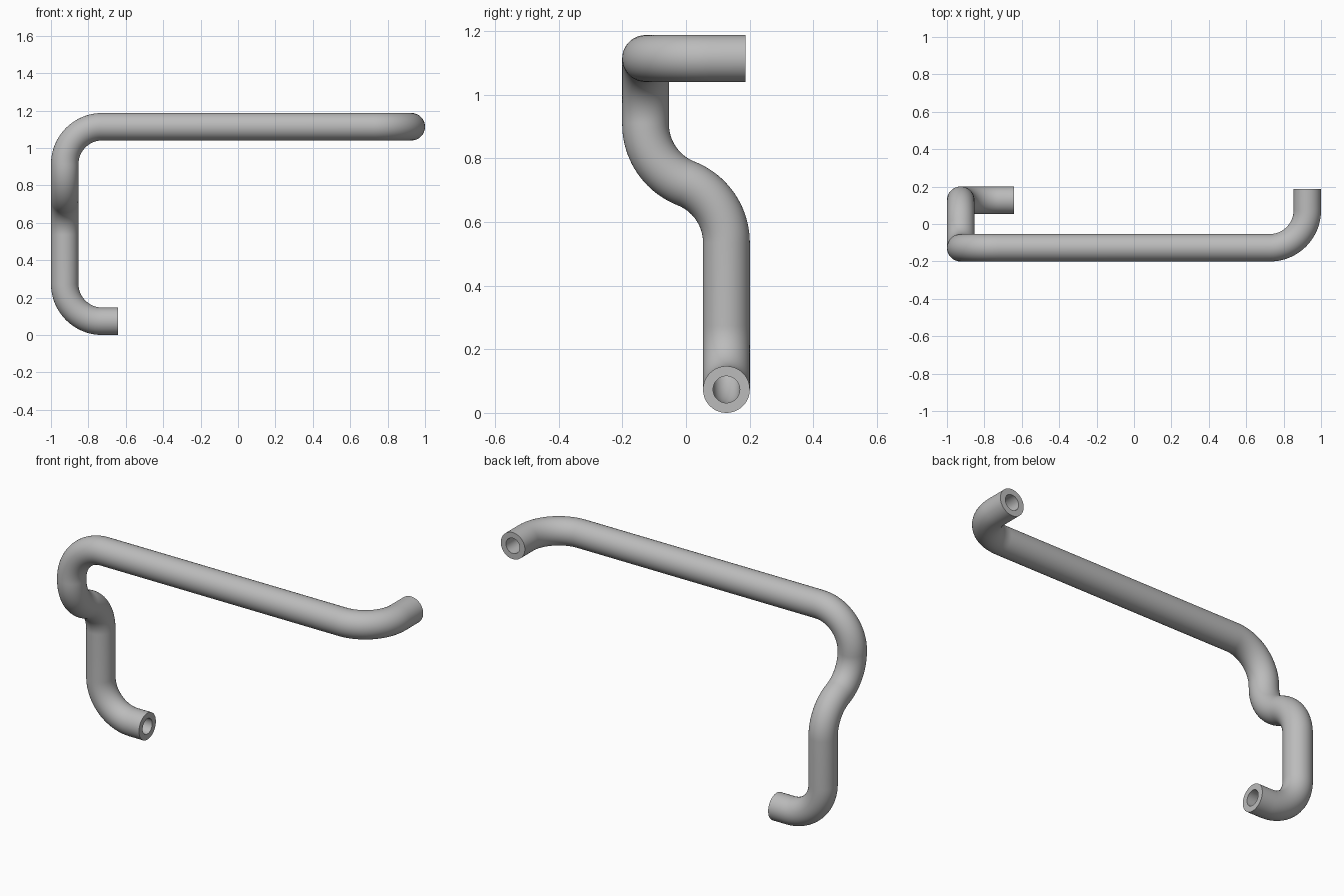
import bpy, bmesh, math
from mathutils import Vector

cube = bpy.data.objects.get("Cube")
if cube:
    bpy.data.objects.remove(cube)

OUTER, BORE, BEND = 0.0735, 0.042, 0.2
SIDES, ARC_STEPS = 48, 20
SIDE, BACK, LOW, HIGH = 0.9265, 0.127, 0.0735, 1.1135

# Centre line of the tube as sharp corners
corners = [Vector(p) for p in (
    (-0.642, BACK, LOW),
    (-SIDE, BACK, LOW),
    (-SIDE, BACK, 0.671),
    (-SIDE, -BACK, 0.771),
    (-SIDE, -BACK, HIGH),
    (SIDE, -BACK, HIGH),
    (SIDE, 0.187, HIGH),
)]


def rounded_path(points, radius):
    """Return (position, tangent) pairs with every corner bent to radius."""
    path = [(points[0], (points[1] - points[0]).normalized())]
    for a, b, c in zip(points, points[1:], points[2:]):
        d0, d1 = (b - a).normalized(), (c - b).normalized()
        angle = d0.angle(d1)
        start = b - d0 * radius * math.tan(angle / 2)
        inward = (d1 - d0 * d0.dot(d1)).normalized()
        for i in range(ARC_STEPS + 1):
            t = angle * i / ARC_STEPS
            pos = start + radius * (d0 * math.sin(t) + inward * (1 - math.cos(t)))
            path.append((pos, d0 * math.cos(t) + inward * math.sin(t)))
    path.append((points[-1], (points[-1] - points[-2]).normalized()))
    return path


def bridge(bm, ring_a, ring_b):
    for i in range(SIDES):
        j = (i + 1) % SIDES
        bm.faces.new((ring_a[i], ring_a[j], ring_b[j], ring_b[i]))


# Sweep the outer wall and the bore along the centre line
bm = bmesh.new()
normal = Vector((0, 0, 1))
walls = {OUTER: [], BORE: []}
for pos, tangent in rounded_path(corners, BEND):
    normal = (normal - tangent * normal.dot(tangent)).normalized()
    side = tangent.cross(normal)
    for radius, rings in walls.items():
        rings.append([bm.verts.new(pos + radius * (
            normal * math.cos(math.tau * k / SIDES) + side * math.sin(math.tau * k / SIDES)))
            for k in range(SIDES)])
for rings in walls.values():
    for ring_a, ring_b in zip(rings, rings[1:]):
        bridge(bm, ring_a, ring_b)

# Flat annular ends
for end in (0, -1):
    bridge(bm, walls[OUTER][end], walls[BORE][end])
bmesh.ops.recalc_face_normals(bm, faces=bm.faces[:])

mesh = bpy.data.meshes.new("bent_tube")
bm.to_mesh(mesh)
bm.free()
tube = bpy.data.objects.new("bent_tube", mesh)
bpy.context.collection.objects.link(tube)

# Plain grey material
grey = bpy.data.materials.new("plain grey")
grey.use_nodes = True
color = (0.5, 0.5, 0.5, 1)
grey.diffuse_color = color
grey.node_tree.nodes["Principled BSDF"].inputs["Base Color"].default_value = color
mesh.materials.append(grey)

bpy.ops.object.select_all(action='DESELECT')
tube.select_set(True)
bpy.context.view_layer.objects.active = tube
bpy.ops.object.shade_smooth_by_angle(angle=math.radians(40))
